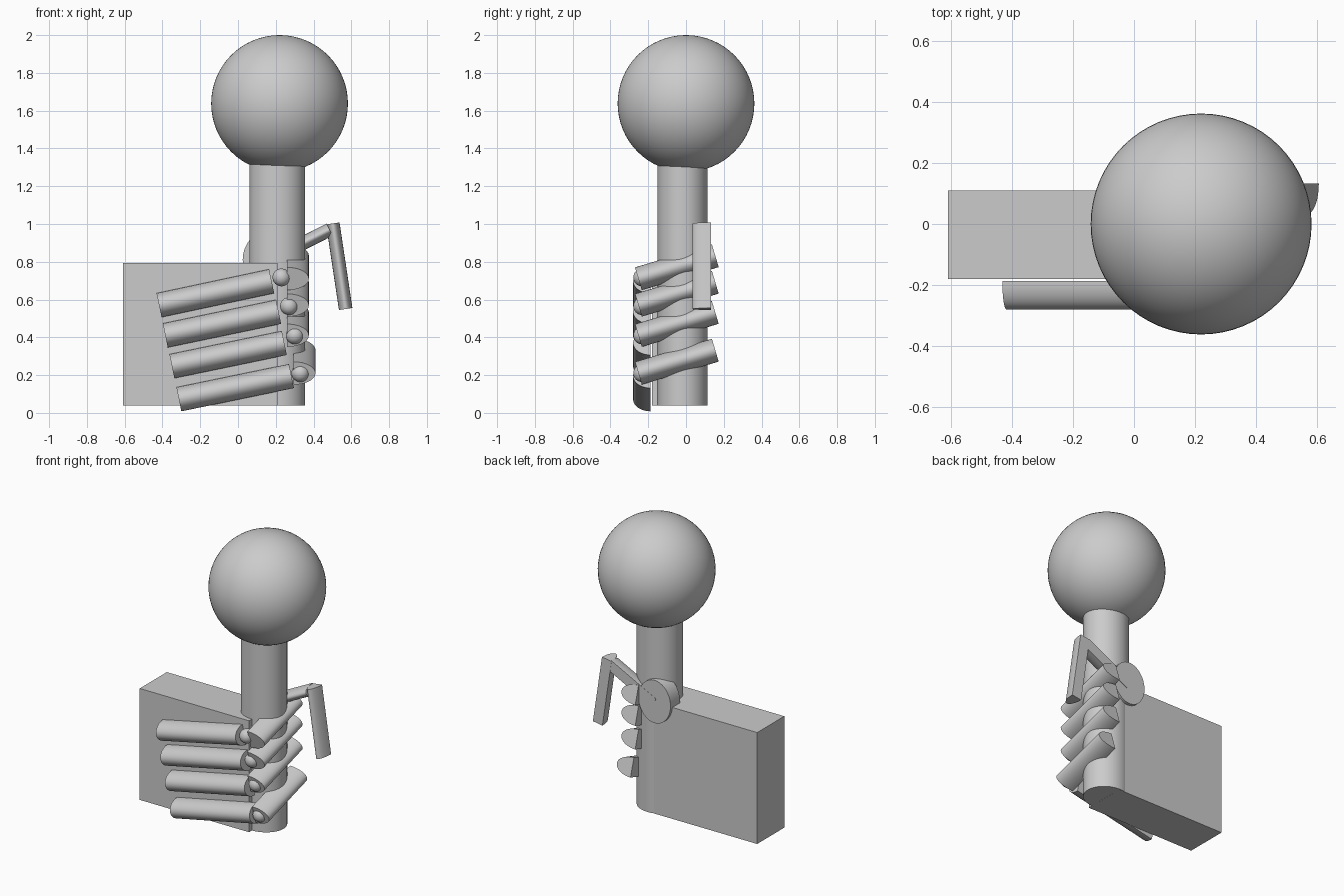
import bpy, bmesh, math
from mathutils import Vector

cube = bpy.data.objects.get("Cube")
if cube:
    bpy.data.objects.remove(cube, do_unlink=True)

# Single plain grey material
GREY = (0.6, 0.6, 0.6, 1.0)
grey = bpy.data.materials.new("plain_grey")
grey.use_nodes = True
grey.diffuse_color = GREY
grey.node_tree.nodes["Principled BSDF"].inputs["Base Color"].default_value = GREY


def finish(obj, name, smooth=True):
    obj.name = name
    obj.data.materials.clear()
    obj.data.materials.append(grey)
    bpy.ops.object.select_all(action='DESELECT')
    obj.select_set(True)
    bpy.context.view_layer.objects.active = obj
    if smooth:
        bpy.ops.object.shade_smooth_by_angle(angle=math.radians(35))
    return obj


def ball(name, centre, radius, segments=32):
    bpy.ops.mesh.primitive_uv_sphere_add(segments=segments, ring_count=segments // 2,
                                         radius=radius, location=centre)
    return finish(bpy.context.object, name)


def cylinder(name, centre, radii, depth, rotation=(0, 0, 0)):
    bpy.ops.mesh.primitive_cylinder_add(vertices=64, radius=1, depth=depth,
                                        location=centre, rotation=rotation)
    obj = bpy.context.object
    obj.scale = (radii[0], radii[1], 1)
    return finish(obj, name)


def half_round(name, start, end, bulge, half_width, depth, steps=24):
    """Bar with a half-ellipse section; its flat side holds the line start-end."""
    start, end, bulge = Vector(start), Vector(end), Vector(bulge)
    across = (end - start).cross(bulge).normalized()
    bm = bmesh.new()
    rings = []
    for base in (start, end):
        ring = []
        for i in range(steps + 1):
            a = math.pi * i / steps
            ring.append(bm.verts.new(base + across * half_width * math.cos(a)
                                     + bulge * depth * math.sin(a)))
        rings.append(ring)
        bm.faces.new(ring)
    count = steps + 1
    for i in range(count):
        j = (i + 1) % count
        bm.faces.new((rings[0][i], rings[0][j], rings[1][j], rings[1][i]))
    bmesh.ops.recalc_face_normals(bm, faces=bm.faces)
    mesh = bpy.data.meshes.new(name)
    bm.to_mesh(mesh)
    bm.free()
    obj = bpy.data.objects.new(name, mesh)
    bpy.context.collection.objects.link(obj)
    return finish(obj, name)


# Held object: round head on an oval handle
ball("round_head", (0.22, 0, 1.638), 0.362, 64)
cylinder("handle", (0.208, -0.018, 0.70), (0.147, 0.133), 1.32)

# Palm block
bpy.ops.mesh.primitive_cube_add(size=1, location=(-0.2, -0.036, 0.417))
palm = bpy.context.object
palm.scale = (0.82, 0.29, 0.755)
finish(palm, "palm", smooth=False)

# Fingers: inner x of the side bone, knuckle (x, z), tip (x, z), root (x, z), side z
fingers = {
    "index":  (0.26, (0.23, 0.717), (-0.418, 0.57), (0.178, 0.697), 0.71),
    "middle": (0.26, (0.27, 0.565), (-0.385, 0.41), (0.215, 0.535), 0.57),
    "ring":   (0.26, (0.30, 0.41), (-0.35, 0.247), (0.245, 0.37), 0.41),
    "little": (0.295, (0.33, 0.21), (-0.313, 0.072), (0.283, 0.195), 0.21),
}
for finger, (side_x, knuckle, tip, root, side_z) in fingers.items():
    half_round(finger + "_finger_front", (tip[0], -0.187, tip[1]),
               (root[0], -0.187, root[1]), (0, -1, 0), 0.065, 0.093)
    ball(finger + "_knuckle", (knuckle[0], -0.232, knuckle[1]), 0.047)
    half_round(finger + "_finger_side", (side_x, -0.252, side_z),
               (side_x, 0.155, side_z + 0.122), (1, 0, 0), 0.063, 0.115)

# Thumb: base pad and two bones
cylinder("thumb_base", (0.145, 0.08, 0.81), (0.12, 0.145), 0.1, (math.pi / 2, 0, 0))
half_round("thumb_lower", (0.15, 0.131, 0.80), (0.485, 0.131, 0.97),
           (0, -1, 0), 0.036, 0.095)
half_round("thumb_upper", (0.502, 0.132, 1.003), (0.57, 0.132, 0.55),
           (0, -1, 0), 0.036, 0.097)
